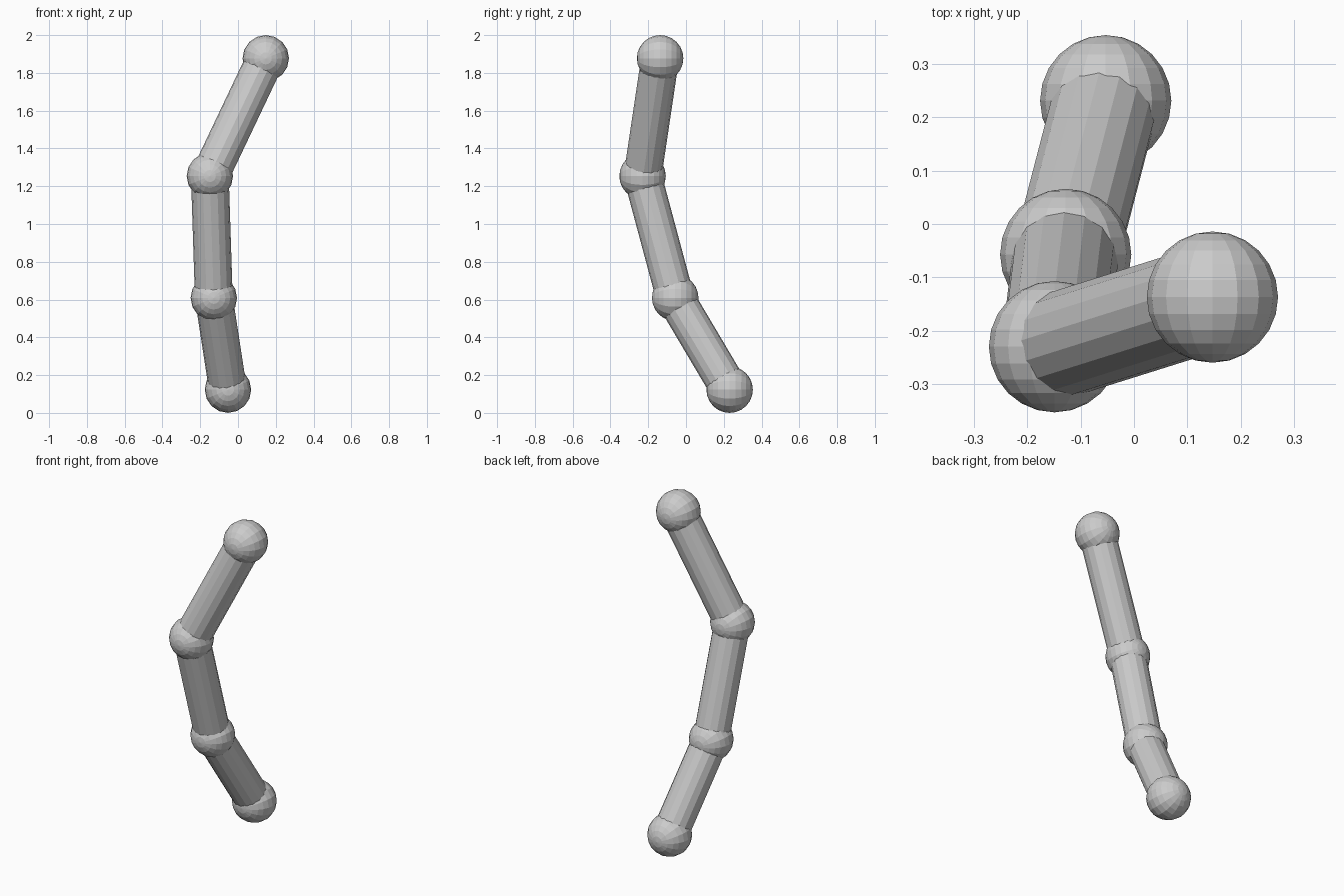
import bpy, math
from mathutils import Vector

if "Cube" in bpy.data.objects:
    bpy.data.objects.remove(bpy.data.objects["Cube"])

BALL_R, TUBE_R = 0.123, 0.1

# Joint centres from bottom to top
joints = [Vector(p) for p in (
    (-0.053, 0.231, 0.123),
    (-0.128, -0.057, 0.609),
    (-0.149, -0.230, 1.254),
    (0.147, -0.137, 1.877),
)]


def add_ball(name, centre):
    bpy.ops.mesh.primitive_uv_sphere_add(
        segments=16, ring_count=12, radius=BALL_R, location=centre,
        rotation=(math.pi / 2, 0, 0))
    bpy.context.object.name = name


def add_tube(name, a, b):
    d = b - a
    bpy.ops.mesh.primitive_cylinder_add(
        vertices=16, radius=TUBE_R, depth=d.length, location=(a + b) / 2)
    ob = bpy.context.object
    ob.name = name
    ob.rotation_mode = 'QUATERNION'
    ob.rotation_quaternion = Vector((0, 0, 1)).rotation_difference(d)


# Ball joints
for name, p in zip(("bottom_ball", "lower_joint", "upper_joint", "top_ball"), joints):
    add_ball(name, p)

# Straight tubes between neighbouring joints
for name, a, b in zip(("lower_tube", "middle_tube", "upper_tube"), joints, joints[1:]):
    add_tube(name, a, b)
